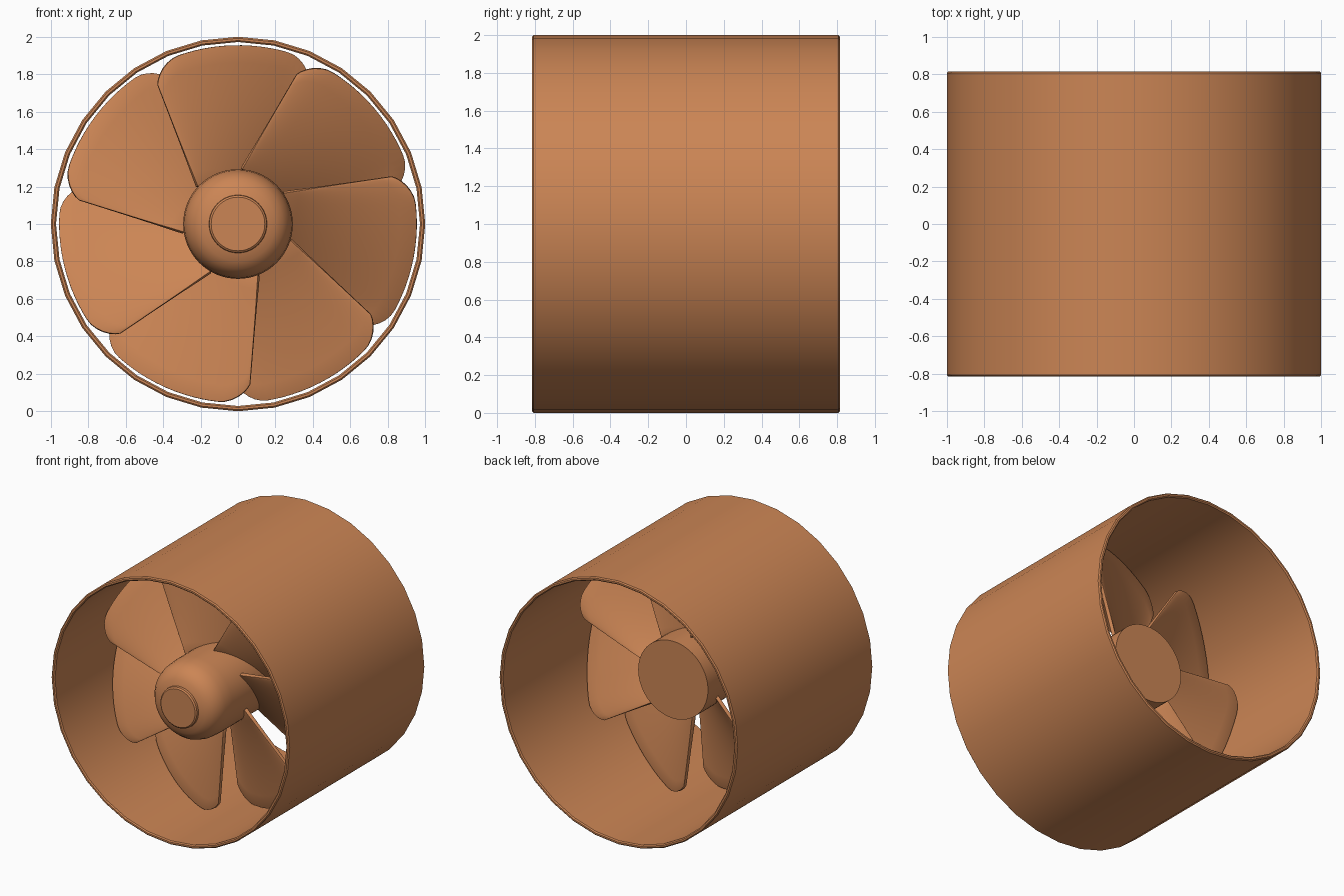
import bpy, bmesh, math
from mathutils import Matrix

cube = bpy.data.objects.get("Cube")
if cube:
    bpy.data.objects.remove(cube, do_unlink=True)

# Single copper colour
copper = bpy.data.materials.new("copper")
copper.use_nodes = True
colour = (0.60, 0.235, 0.09, 1)
copper.diffuse_color = colour
copper.node_tree.nodes["Principled BSDF"].inputs["Base Color"].default_value = colour

AXIS_HEIGHT = 1.0


def finish(bm, name):
    """Turn a bmesh into a smooth-shaded object on the fan axis."""
    bmesh.ops.remove_doubles(bm, verts=bm.verts, dist=1e-5)
    bmesh.ops.recalc_face_normals(bm, faces=bm.faces)
    mesh = bpy.data.meshes.new(name)
    bm.to_mesh(mesh)
    bm.free()
    mesh.materials.append(copper)
    obj = bpy.data.objects.new(name, mesh)
    obj.location.z = AXIS_HEIGHT
    bpy.context.collection.objects.link(obj)
    return obj


def smooth(obj):
    bpy.ops.object.select_all(action="DESELECT")
    obj.select_set(True)
    bpy.context.view_layer.objects.active = obj
    bpy.ops.object.shade_smooth_by_angle(angle=math.radians(35))


def lathe(name, profile, sides, closed=False):
    """Spin (radius, y) points about the y axis."""
    bm = bmesh.new()
    verts = [bm.verts.new((0, y, r)) for r, y in profile]
    edges = [bm.edges.new(pair) for pair in zip(verts, verts[1:])]
    if closed:
        edges.append(bm.edges.new((verts[-1], verts[0])))
    bmesh.ops.spin(bm, geom=verts + edges, cent=(0, 0, 0), axis=(0, 1, 0),
                   angle=math.tau, steps=sides, use_merge=True)
    obj = finish(bm, name)
    smooth(obj)
    return obj


# Duct: thin open tube with softened rims
half, outer, inner, soft = 0.815, 1.0, 0.972, 0.008
lathe("duct", [(outer, soft - half), (outer - soft, -half),
               (inner + soft, -half), (inner, soft - half),
               (inner, half - soft), (inner + soft, half),
               (outer - soft, half), (outer, half - soft)], 32, closed=True)

# Hub: rounded front with a raised nose disc, flat back
lathe("hub", [(0, -0.72), (0.143, -0.72), (0.153, -0.712), (0.155, -0.695),
              (0.2, -0.682), (0.24, -0.655), (0.27, -0.615), (0.287, -0.56),
              (0.293, -0.48), (0.293, 0.155), (0, 0.155)], 64)


def lerp(a, b, t):
    return a + (b - a) * t


def blade_point(u, v):
    """u runs from leading to trailing edge, v from root to tip."""
    p = (u + 1) / 2
    root_x, tip_x = lerp(-0.22, 0.19, p), lerp(-0.43, 0.375, p)
    corner = max(0, (abs(u) - 0.72) / 0.28)
    tip_z = math.sqrt(0.955 ** 2 - tip_x ** 2) - 0.11 * (1 - math.sqrt(max(0, 1 - corner ** 2)))
    x = lerp(root_x, tip_x, v)
    z = lerp(0.2, tip_z, v)
    y = lerp(-0.315, 0.015, 0.75 * p + 0.25 * p * p)
    return x, y, z


# Seven twisted blades around the hub
BLADES, COLS, ROWS = 7, 24, 8
for i in range(BLADES):
    bm = bmesh.new()
    grid = [[bm.verts.new(blade_point(math.sin(math.pi * (c / COLS - 0.5)), r / ROWS))
             for c in range(COLS + 1)] for r in range(ROWS + 1)]
    for low, high in zip(grid, grid[1:]):
        for c in range(COLS):
            bm.faces.new((low[c], low[c + 1], high[c + 1], high[c]))
    bm.transform(Matrix.Rotation(math.tau * i / BLADES, 4, "Y"))
    blade = finish(bm, f"blade_{i + 1}")
    solid = blade.modifiers.new("thickness", "SOLIDIFY")
    solid.thickness, solid.offset = 0.026, 0
    bevel = blade.modifiers.new("soft_edge", "BEVEL")
    bevel.width, bevel.segments, bevel.limit_method = 0.008, 2, "ANGLE"
    bevel.angle_limit = math.radians(50)
    smooth(blade)
